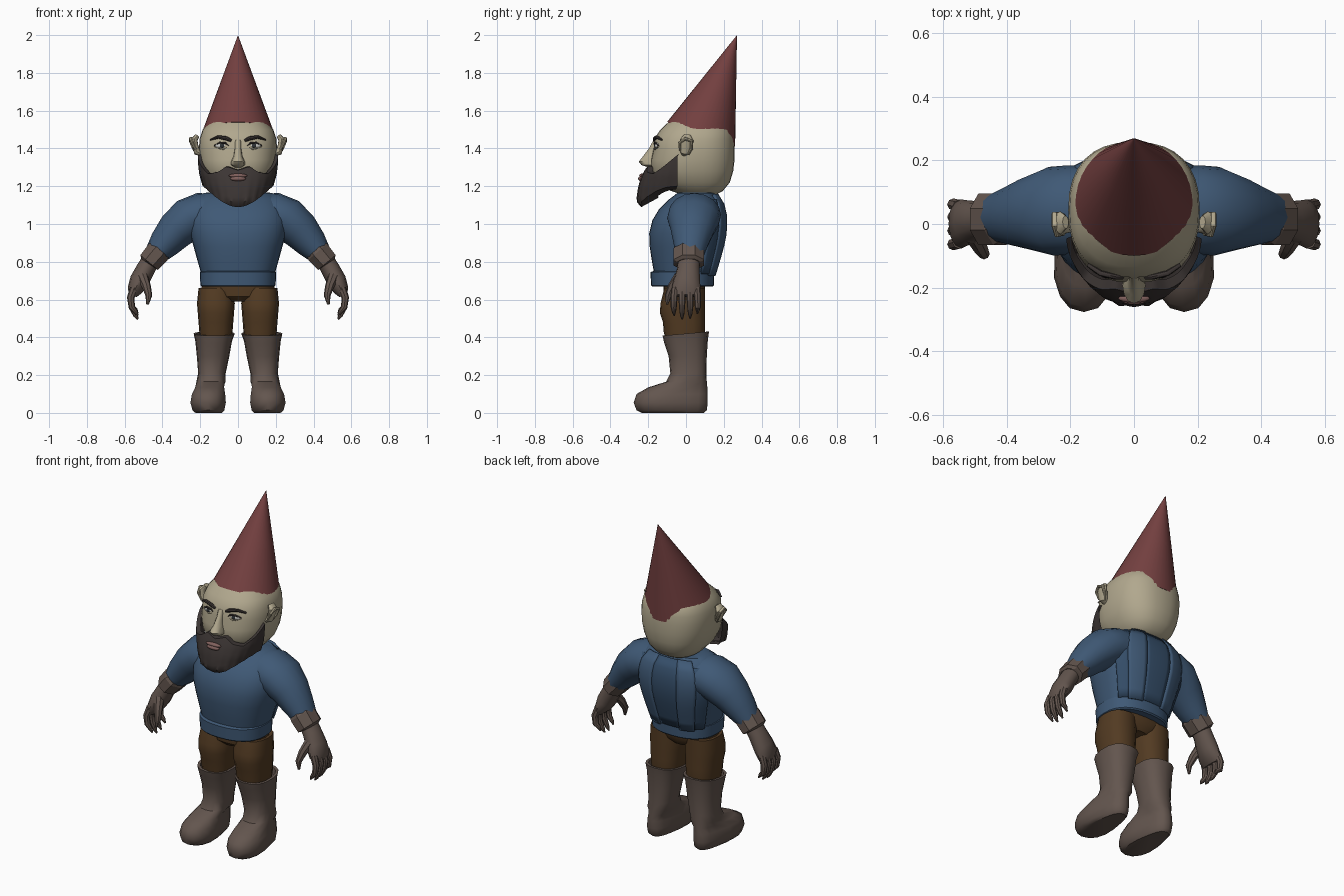
import bpy, bmesh
from math import sin, cos, pi, radians, copysign
from mathutils import Vector as V


def material(name, r, g, b):
    m = bpy.data.materials.new(name)
    m.diffuse_color = (r, g, b, 1)
    return m


SKIN = material("skin", .44, .39, .27)
HAIR = material("hair", .045, .036, .034)
BLUE = material("blue_cloth", .05, .10, .18)
DARK = material("dark_blue_cloth", .035, .075, .14)
BROWN = material("brown_cloth", .085, .043, .016)
LEATHER = material("leather", .125, .092, .077)
RED = material("red_felt", .17, .05, .05)
LIP = material("lip", .22, .12, .11)
WHITE = material("eye_white", .6, .6, .57)
IRIS = material("iris", .03, .035, .04)


def skin_rows(name, rows, mat, closed=True, cap=True, mirror=False, angle=40, solid=0):
    """Bridge rows of points into a surface."""
    bm = bmesh.new()
    vs = [[bm.verts.new(p) for p in r] for r in rows]
    n = len(rows[0])
    for a, b in zip(vs, vs[1:]):
        for i in range(n if closed else n - 1):
            j = (i + 1) % n
            bm.faces.new((a[i], a[j], b[j], b[i]))
    if closed and cap:
        bm.faces.new(vs[0])
        bm.faces.new(vs[-1])
    bmesh.ops.recalc_face_normals(bm, faces=bm.faces)
    me = bpy.data.meshes.new(name)
    bm.to_mesh(me)
    bm.free()
    for p in me.polygons:
        p.use_smooth = True
    me.set_sharp_from_angle(angle=radians(angle))
    me.materials.append(mat)
    ob = bpy.data.objects.new(name, me)
    bpy.context.collection.objects.link(ob)
    if solid:
        ob.modifiers.new("solid", "SOLIDIFY").thickness = solid
    if mirror:
        ob.modifiers.new("mirror", "MIRROR").use_mirror_merge = False
    return ob


def level_point(ring, phi, off=0, e=2.4):
    """Point on a horizontal superellipse ring (z, y front, y back, half width, x centre)."""
    z, yf, yb, w, xc = ring
    c, s = cos(phi), sin(phi)
    return V((xc + (w + off) * copysign(abs(c) ** (2 / e), c),
              (yf + yb) / 2 + ((yb - yf) / 2 + off) * copysign(abs(s) ** (2 / e), s), z))


def stack(name, table, mat, n=24, e=2.4, xc=0, **kw):
    table = [tuple(r) + (xc,) * (5 - len(r)) for r in table]
    return skin_rows(name, [[level_point(r, 2 * pi * i / n, 0, e) for i in range(n)]
                            for r in table], mat, **kw)


def tube(name, path, mat, n=12, axis=(0, 1, 0), turn=0, **kw):
    """Elliptical tube; path points are (x, y, z, radius, radius along axis)."""
    pts = [V(p[:3]) for p in path]
    rows = []
    for k, p in enumerate(path):
        t = (pts[min(k + 1, len(pts) - 1)] - pts[max(k - 1, 0)]).normalized()
        u = V(axis)
        u = (u - t * u.dot(t)).normalized()
        v = t.cross(u)
        rows.append([pts[k] + v * (p[3] * cos(a)) + u * (p[4] * sin(a))
                     for a in (2 * pi * i / n + turn for i in range(n))])
    return skin_rows(name, rows, mat, **kw)


def blob(name, c, r, mat, mirror=False):
    rows = [[V(c) + V((r[0] * cos(a) * sin(b), r[1] * sin(a) * sin(b), r[2] * cos(b)))
             for a in (2 * pi * i / 14 for i in range(14))]
            for b in (.05 + (pi - .1) * k / 8 for k in range(9))]
    return skin_rows(name, rows, mat, mirror=mirror)


def interp(table, x):
    for a, b in zip(table, table[1:]):
        if x <= b[0]:
            f = max(0, (x - a[0]) / (b[0] - a[0]))
            return [p + (q - p) * f for p, q in zip(a, b)]
    return list(table[-1])


# Hat: leaning cone on a tilted brim
apex, base = V((0, .27, 2.0)), V((0, .08, 1.475))
brim = [base + V((.193 * cos(a), .18 * sin(a), -.065 * sin(a)))
        for a in (2 * pi * i / 36 for i in range(36))]
skin_rows("hat", [[p.lerp(apex, f) for p in brim] for f in (0, .5, .995)], RED)

# Head and neck
stack("head", [(1.15, 0, .15, .08), (1.175, -.08, .195, .125), (1.22, -.15, .232, .165),
               (1.28, -.185, .25, .192), (1.34, -.185, .257, .204), (1.40, -.172, .258, .207),
               (1.45, -.168, .255, .203), (1.50, -.135, .245, .187), (1.54, -.092, .2, .15)],
      SKIN, n=32)
stack("neck", [(1.08, -.05, .16, .11), (1.16, -.045, .15, .1), (1.22, -.04, .14, .1)], SKIN)

# Nose, ears, eyes, brows, mouth
stack("nose", [(1.30, -.2, -.14, .02), (1.312, -.236, -.14, .036), (1.33, -.25, -.14, .036),
               (1.36, -.226, -.14, .023), (1.40, -.196, -.14, .017), (1.445, -.172, -.14, .018)],
      SKIN, n=12, e=2)
tube("ear", [(.195, -.01, 1.37, .012, .016), (.216, -.005, 1.38, .018, .026),
             (.226, .0, 1.415, .016, .036), (.232, .004, 1.445, .018, .036),
             (.215, .006, 1.468, .012, .02)], SKIN, mirror=True)
tube("ear_rim", [(.222, -.03, 1.39, .007, .007), (.243, -.034, 1.43, .008, .008),
                 (.25, -.005, 1.452, .01, .01), (.25, .03, 1.44, .01, .01),
                 (.235, .03, 1.40, .008, .008), (.218, .01, 1.37, .008, .008)],
     SKIN, n=8, axis=(1, 0, 0), mirror=True)
blob("eye", (.085, -.15, 1.415), (.036, .016, .016), WHITE, True)
blob("iris", (.085, -.16, 1.415), (.013, .009, .013), IRIS, True)
tube("upper_lid", [(.045, -.163, 1.412, .003, .004), (.065, -.167, 1.428, .005, .006),
                   (.095, -.163, 1.431, .005, .006), (.125, -.146, 1.415, .003, .004)],
     HAIR, n=8, mirror=True)
tube("lower_lid", [(.045, -.162, 1.41, .004, .004), (.08, -.163, 1.397, .006, .006),
                   (.125, -.146, 1.412, .004, .004)], SKIN, n=8, mirror=True)
tube("brow", [(.035, -.167, 1.441, .007, .008), (.06, -.166, 1.453, .011, .009),
              (.105, -.155, 1.461, .009, .009), (.145, -.128, 1.446, .004, .007)],
     HAIR, n=8, mirror=True)
blob("upper_lip", (0, -.234, 1.256), (.05, .014, .011), LIP)
blob("lower_lip", (0, -.238, 1.24), (.042, .016, .013), LIP)

# Beard: ridged shell wrapped round the jaw, with a curved upper edge
shape = [(1.09, -.235, .135), (1.12, -.262, .155), (1.20, -.252, .185),
         (1.26, -.232, .203), (1.31, -.205, .21), (1.37, -.18, .213)]
edge = [(0, 1.285), (14, 1.305), (28, 1.275), (48, 1.265), (66, 1.305), (90, 1.365)]


def beard_point(deg, t):
    a = radians(deg)
    low, top = 1.09 + .11 * sin(a) ** 2, interp(edge, abs(deg))[1]
    z, yf, w = interp(shape, low + (top - low) * t)
    r = 1 + .012 * cos(a * 24) * (1 - t)
    s, c = sin(a), cos(a)
    return V((w * r * copysign(abs(s) ** .88, s), -.045 + (yf + .045) * r * c ** .88, z))


angles = [-89.9 + 179.8 * i / 48 for i in range(49)]
beard = [[beard_point(d, k / 8) for d in angles] for k in range(9)]
under = [V((p.x * .6, p.y * .5 - .03, p.z * .4 + 1.17 * .6)) for p in beard[0]]
tuck = [V((p.x * .92, p.y * .85, p.z + .003)) for p in beard[-1]]
skin_rows("beard", [under] + beard + [tuck], HAIR, closed=False)

# Sweater body, hem band and sleeves
torso = [(.72, -.165, .14, .19), (.80, -.18, .165, .213), (.88, -.192, .188, .235),
         (.95, -.195, .202, .255), (1.02, -.178, .206, .262), (1.08, -.142, .198, .25),
         (1.13, -.09, .18, .222), (1.165, -.045, .15, .18), (1.168, -.02, .12, .1)]
stack("sweater_body", torso, BLUE, n=32)
stack("hem_band", [(.668, -.178, .14, .192), (.675, -.185, .147, .199),
                   (.745, -.188, .15, .202), (.752, -.17, .14, .19)], BLUE, n=32, angle=30)
tube("sleeve", [(.10, .05, 1.05, .11, .13), (.20, .045, 1.05, .115, .14),
                (.26, .04, 1.025, .115, .14), (.33, .033, .965, .102, .115),
                (.39, .025, .895, .084, .092), (.44, .02, .835, .06, .075)],
     BLUE, n=16, mirror=True)

# Coat panels layered over the back
def panel(name, d0, d1, z0, z1, off, mat, mirror=False):
    rows = []
    for k in range(9):
        r = interp(torso, z0 + (z1 - z0) * k / 8) + [0]
        rows.append([level_point(r, radians(d0 + (d1 - d0) * i / 6), off) for i in range(7)])
    skin_rows(name, rows, mat, closed=False, mirror=mirror, solid=.024)


panel("back_centre_panel", 76, 104, .735, 1.155, .012, DARK)
panel("back_side_panel", 50, 76, .725, 1.16, .019, BLUE, True)
panel("back_outer_panel", 30, 50, .735, 1.13, .012, DARK, True)

# Gloves: faceted cuff, palm, fingers and thumb
tube("glove_cuff", [(.412, .015, .863, .064, .08), (.422, .015, .852, .071, .088),
                    (.47, .015, .796, .066, .088), (.474, .015, .79, .05, .07)],
     LEATHER, n=8, turn=pi / 8, angle=25, mirror=True)
tube("glove_palm", [(.46, .015, .81, .048, .058), (.49, .012, .76, .05, .06),
                    (.522, .005, .70, .052, .07), (.547, 0, .65, .04, .078),
                    (.558, 0, .62, .022, .07)], LEATHER, mirror=True)
for i, (y, tip) in enumerate([(-.058, .515), (-.019, .495), (.02, .50), (.056, .525)]):
    tube("finger_%d" % (i + 1),
         [(.55, y, .66, .022, .02), (.568, y * 1.1, .61, .02, .019),
          (.562, y * 1.12, .56, .017, .016), (.542, y * 1.1, tip + .02, .012, .011),
          (.53, y * 1.08, tip, .004, .004)], LEATHER, n=8, mirror=True)
tube("thumb", [(.505, -.035, .72, .03, .03), (.485, -.072, .67, .024, .024),
               (.472, -.094, .62, .018, .018), (.479, -.1, .575, .006, .007)],
     LEATHER, n=8, axis=(1, 0, 0), mirror=True)

# Trousers
stack("trouser_hips", [(.59, -.09, .07, .07), (.615, -.115, .09, .15), (.65, -.118, .1, .195),
                       (.72, -.12, .105, .19)], BROWN)
stack("trouser_leg", [(.36, -.1, .09, .08), (.43, -.118, .1, .088), (.48, -.122, .1, .092),
                      (.53, -.138, .1, .096), (.58, -.135, .1, .1), (.66, -.115, .1, .092)],
      BROWN, n=16, xc=.117, mirror=True)

# Boots: shaft, ankle and wide toe in one skin, heel narrowed afterwards
boot = stack("boot", [(.006, -.235, .095, .075, .155), (.02, -.262, .11, .09, .157),
                      (.06, -.277, .115, .1, .158), (.10, -.262, .115, .094, .156),
                      (.135, -.2, .113, .084, .15), (.165, -.105, .11, .077, .143),
                      (.21, -.083, .108, .073, .138), (.30, -.092, .11, .086, .132),
                      (.38, -.115, .116, .097, .129), (.42, -.124, .122, .109, .126),
                      (.42, -.108, .106, .094, .126), (.38, -.1, .1, .088, .126)],
             LEATHER, n=16, mirror=True)
for v in boot.data.vertices:
    if v.co.z < .15:
        v.co.x = .15 + (v.co.x - .15) * (1 - .25 * min(1, max(0, (v.co.y + .13) / .15)))
        v.co.z -= .006 if v.co.z < .1 else 0
    if v.co.z > .37:
        v.co.z += .09 * v.co.y
